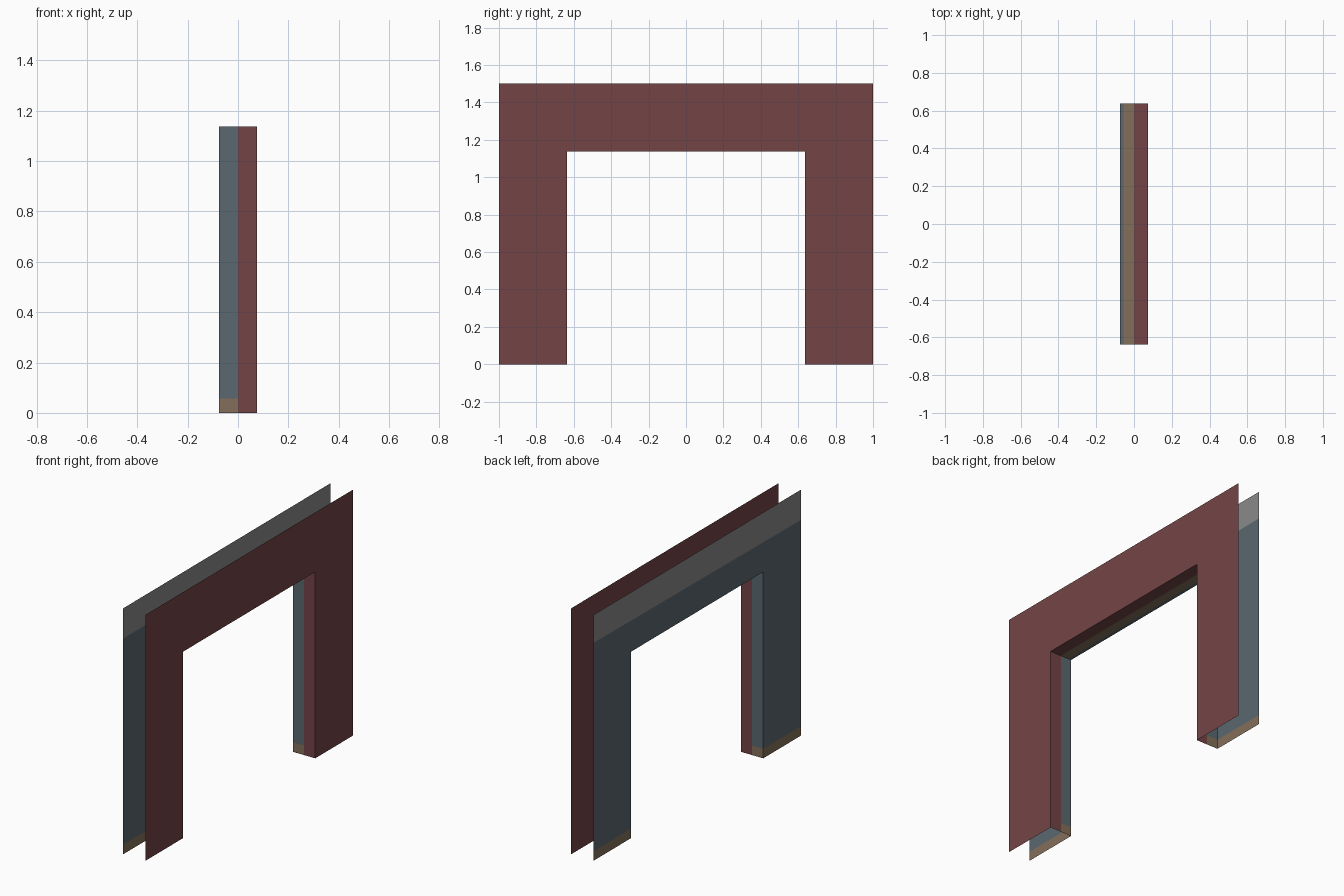
import bpy, bmesh
from mathutils import Vector

if "Cube" in bpy.data.objects:
    bpy.data.objects.remove(bpy.data.objects["Cube"])

HALF, TOP = 1.0, 1.5            # outer half width and height
OPEN_Y, OPEN_Z = 0.637, 1.137   # doorway half width and height
DEPTH = 0.075                   # half wall thickness


def material(name, rgb):
    m = bpy.data.materials.new(name)
    lin = [((c / 255 + 0.055) / 1.055) ** 2.4 for c in rgb]
    m.diffuse_color = (*lin, 1)
    m.use_nodes = True
    m.node_tree.nodes["Principled BSDF"].inputs["Base Color"].default_value = m.diffuse_color
    return m


red = material("dark red paint", (116, 68, 70))
blue = material("slate blue wall", (90, 104, 112))
brown = material("brown skirting", (132, 111, 90))
grey = material("pale grey plaster", (138, 138, 138))


def add_face(bm, pts, facing):
    f = bm.faces.new([bm.verts.new(p) for p in pts])
    f.normal_update()
    if f.normal.dot(Vector(facing)) < 0:
        f.normal_flip()


def wall_half(name, s, mats):
    """One open-backed half of the wall: arch panel plus doorway lining."""
    bm = bmesh.new()
    x = s * DEPTH
    # arch-shaped panel
    outline = [(-HALF, 0), (-HALF, TOP), (HALF, TOP), (HALF, 0),
               (OPEN_Y, 0), (OPEN_Y, OPEN_Z), (-OPEN_Y, OPEN_Z), (-OPEN_Y, 0)]
    add_face(bm, [(x, y, z) for y, z in outline], (s, 0, 0))
    # jambs
    for t in (-1, 1):
        y = t * OPEN_Y
        add_face(bm, [(0, y, 0), (x, y, 0), (x, y, OPEN_Z), (0, y, OPEN_Z)], (0, -t, 0))
    # underside of the lintel
    add_face(bm, [(0, -OPEN_Y, OPEN_Z), (x, -OPEN_Y, OPEN_Z),
                  (x, OPEN_Y, OPEN_Z), (0, OPEN_Y, OPEN_Z)], (0, 0, -1))
    bmesh.ops.remove_doubles(bm, verts=bm.verts, dist=1e-5)

    if len(mats) > 1:
        def cut(co, no, faces):
            geom = set(faces)
            for f in faces:
                geom.update(f.edges)
                geom.update(f.verts)
            bmesh.ops.bisect_plane(bm, geom=list(geom), plane_co=co, plane_no=no)

        # skirting line, slightly sloping plaster line, lintel strip
        cut((0, 0, 0.058), (0, 0, 1), bm.faces[:])
        cut((0, 0, 1.322), (0, -0.007, 1), bm.faces[:])
        cut((-0.056, 0, 0), (1, 0, 0), [f for f in bm.faces if abs(f.normal.z) > 0.5])
        for f in bm.faces:
            c = f.calc_center_median()
            if abs(f.normal.z) > 0.5:
                f.material_index = 1 if c.x > -0.056 else 0
            elif c.z < 0.058:
                f.material_index = 1
            elif c.z > 1.322:
                f.material_index = 2

    me = bpy.data.meshes.new(name)
    bm.to_mesh(me)
    bm.free()
    for m in mats:
        me.materials.append(m)
    ob = bpy.data.objects.new(name, me)
    bpy.context.collection.objects.link(ob)


wall_half("red_doorway_side", 1, [red])
wall_half("blue_doorway_side", -1, [blue, brown, grey])
